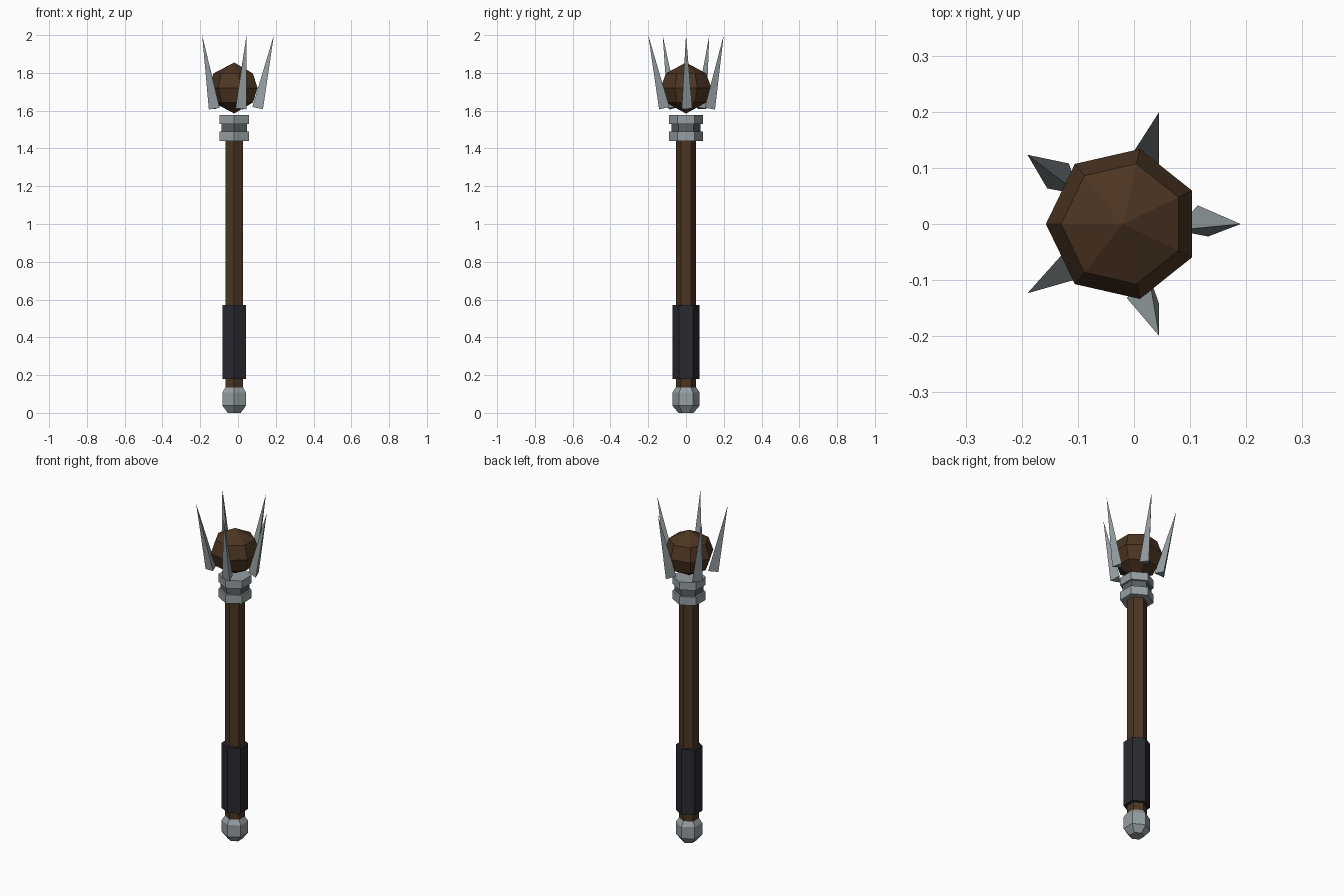
import bpy, bmesh, math
from mathutils import Vector

if "Cube" in bpy.data.objects:
    bpy.data.objects.remove(bpy.data.objects["Cube"])

CX = -0.02  # axis of the shaft


def material(name, rgb):
    m = bpy.data.materials.new(name)
    m.diffuse_color = (*rgb, 1)
    m.use_nodes = True
    m.node_tree.nodes["Principled BSDF"].inputs["Base Color"].default_value = m.diffuse_color
    return m


wood = material("dark_wood", (0.072, 0.036, 0.016))
steel = material("steel", (0.30, 0.345, 0.36))
iron = material("dark_iron", (0.10, 0.115, 0.125))
leather = material("black_leather", (0.022, 0.022, 0.030))


def finish(name, bm, mat):
    bmesh.ops.recalc_face_normals(bm, faces=bm.faces)
    me = bpy.data.meshes.new(name)
    bm.to_mesh(me)
    bm.free()
    me.materials.append(mat)
    ob = bpy.data.objects.new(name, me)
    bpy.context.collection.objects.link(ob)
    return ob


def lathe(name, profile, sides, start, mat):
    """Faceted solid from (radius, z) rings; a radius of 0 makes an apex."""
    bm = bmesh.new()
    rings = []
    for r, z in profile:
        if r == 0:
            rings.append([bm.verts.new((CX, 0, z))] * sides)
        else:
            rings.append([bm.verts.new((CX + r * math.cos(start + 2 * math.pi * i / sides),
                                        r * math.sin(start + 2 * math.pi * i / sides), z))
                          for i in range(sides)])
    for a, b in zip(rings, rings[1:]):
        for i in range(sides):
            j = (i + 1) % sides
            quad = list(dict.fromkeys([a[i], a[j], b[j], b[i]]))
            bm.faces.new(quad)
    for ring, (r, z) in ((rings[0], profile[0]), (rings[-1], profile[-1])):
        if r > 0:
            bm.faces.new(ring)
    return finish(name, bm, mat)


def hexagon(name, profile, mat):
    return lathe(name, profile, 6, math.pi / 2, mat)


# Handle
hexagon("shaft", [(0.054, 0.10), (0.054, 1.57)], wood)
hexagon("grip", [(0.072, 0.18), (0.072, 0.57)], leather)
hexagon("pommel", [(0.040, 0), (0.072, 0.038), (0.072, 0.108), (0.054, 0.135)], steel)

# Collar below the head
hexagon("lower_collar", [(0.09, 1.44), (0.09, 1.49)], steel)
hexagon("collar_band", [(0.078, 1.485), (0.078, 1.535)], iron)
hexagon("upper_collar", [(0.09, 1.53), (0.09, 1.577)], steel)

# Seven-sided ball head
lathe("head", [(0, 1.585), (0.11, 1.643), (0.137, 1.72), (0.11, 1.797), (0, 1.855)],
      7, math.pi, wood)

# Five three-sided spikes leaning outward
for k in range(5):
    a = 2 * math.pi * k / 5
    out = Vector((math.cos(a), math.sin(a), 0))
    base = Vector((CX, 0, 1.613)) + out * 0.127
    tip = Vector((CX, 0, 2.0)) + out * 0.21
    turn = Vector((0, 0, 1)).rotation_difference(tip - base)
    bm = bmesh.new()
    corners = []
    for i in range(3):
        t = math.radians(79 + 120 * i)
        corners.append(bm.verts.new(base + turn @ Vector((0.034 * math.cos(t), 0.034 * math.sin(t), 0))))
    top = bm.verts.new(tip)
    bm.faces.new(corners)
    for i in range(3):
        bm.faces.new((corners[i], corners[(i + 1) % 3], top))
    finish(f"spike_{k + 1}", bm, steel)
